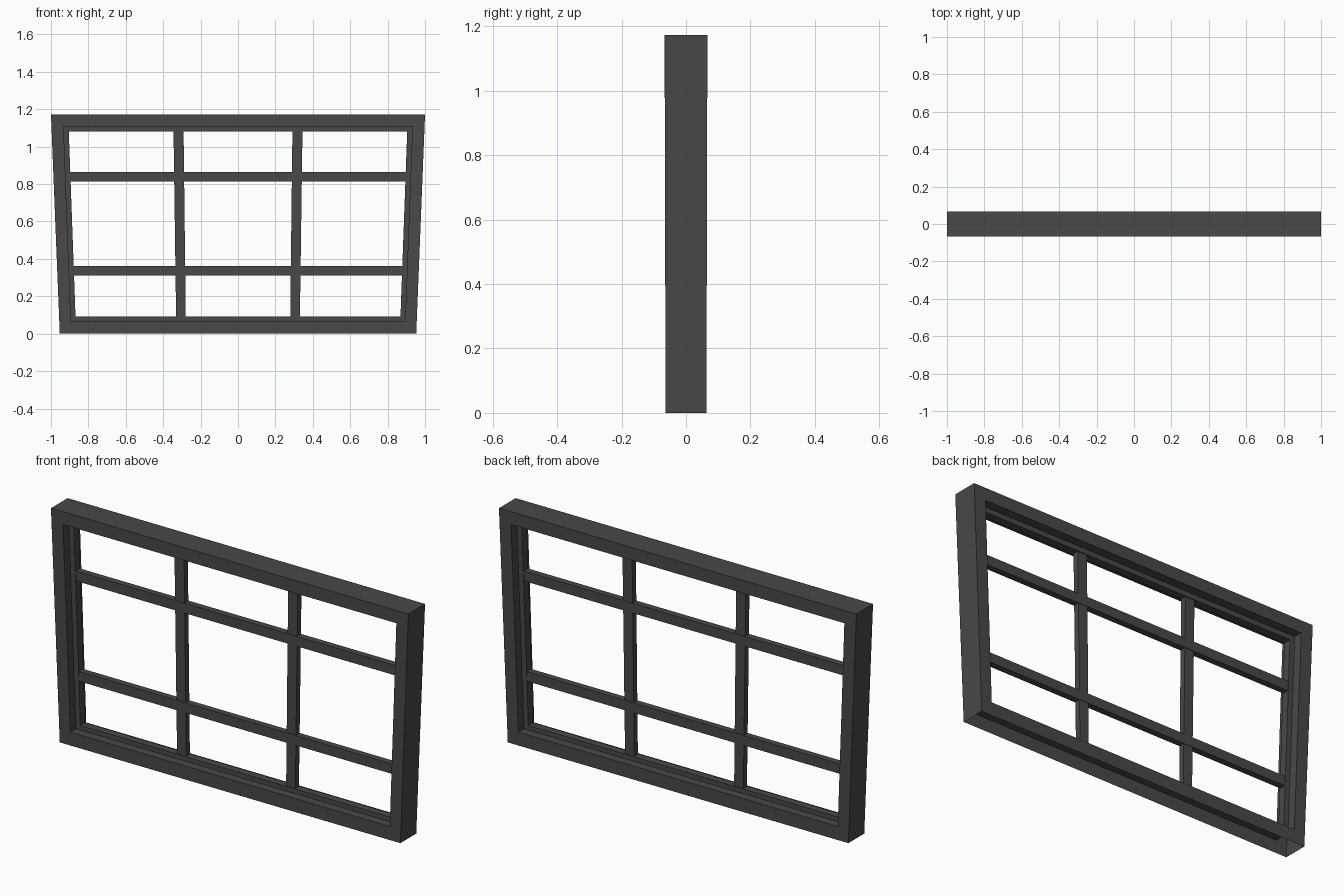
import bpy, bmesh

if "Cube" in bpy.data.objects:
    bpy.data.objects.remove(bpy.data.objects["Cube"])

H = 1.173          # overall height
FOOT = 0.953       # width and depth scale at the foot (1.0 at the top)

dark = bpy.data.materials.new("dark_grey")
dark.diffuse_color = (0.065, 0.065, 0.065, 1)
dark.use_nodes = True
dark.node_tree.nodes["Principled BSDF"].inputs["Base Color"].default_value = dark.diffuse_color


def finish(name, bm):
    # Taper every part towards the foot, in width and depth alike
    bmesh.ops.recalc_face_normals(bm, faces=bm.faces[:])
    for v in bm.verts:
        s = FOOT + (1 - FOOT) * v.co.z / H
        v.co.x *= s
        v.co.y *= s
    mesh = bpy.data.meshes.new(name)
    bm.to_mesh(mesh)
    bm.free()
    mesh.materials.append(dark)
    obj = bpy.data.objects.new(name, mesh)
    bpy.context.collection.objects.link(obj)
    return obj


def ring(name, outer, inner, depth, open_foot=False):
    # Rectangular mitred frame; outer and inner are (half width, z low, z high)
    bm = bmesh.new()
    corners = []
    for i in range(4):
        sx = (-1, 1, 1, -1)[i]
        section = []
        for (hx, lo, hi), y in ((outer, -1), (outer, 1), (inner, 1), (inner, -1)):
            section.append(bm.verts.new((sx * hx, y * depth / 2, lo if i < 2 else hi)))
        corners.append(section)
    for i in range(4):
        a, b = corners[i], corners[(i + 1) % 4]
        for j in range(4):
            if open_foot and i == 0 and j == 0:
                continue   # the frame is hollow and open underneath
            k = (j + 1) % 4
            bm.faces.new((a[j], b[j], b[k], a[k]))
    return finish(name, bm)


def bar(name, x0, x1, z0, z1, depth):
    bm = bmesh.new()
    bmesh.ops.create_cube(bm, size=1)
    for v in bm.verts:
        v.co.x = x0 if v.co.x < 0 else x1
        v.co.z = z0 if v.co.z < 0 else z1
        v.co.y *= depth
    return finish(name, bm)


# Outer frame and the thinner sash set inside it
OUTER = (1.0, 0.0, H)
REBATE = (0.935, 0.068, 1.108)
OPENING = (0.908, 0.091, 1.082)
ring("outer_frame", OUTER, REBATE, 0.133, open_foot=True)
ring("sash", REBATE, OPENING, 0.04)

# Glazing bars, running a little way into the sash
for side, x in (("left", -0.319), ("right", 0.319)):
    bar(f"vertical_bar_{side}", x - 0.027, x + 0.027, 0.085, 1.088, 0.030)
for level, z in (("lower", 0.336), ("upper", 0.839)):
    bar(f"horizontal_bar_{level}", -0.915, 0.915, z - 0.025, z + 0.025, 0.034)
